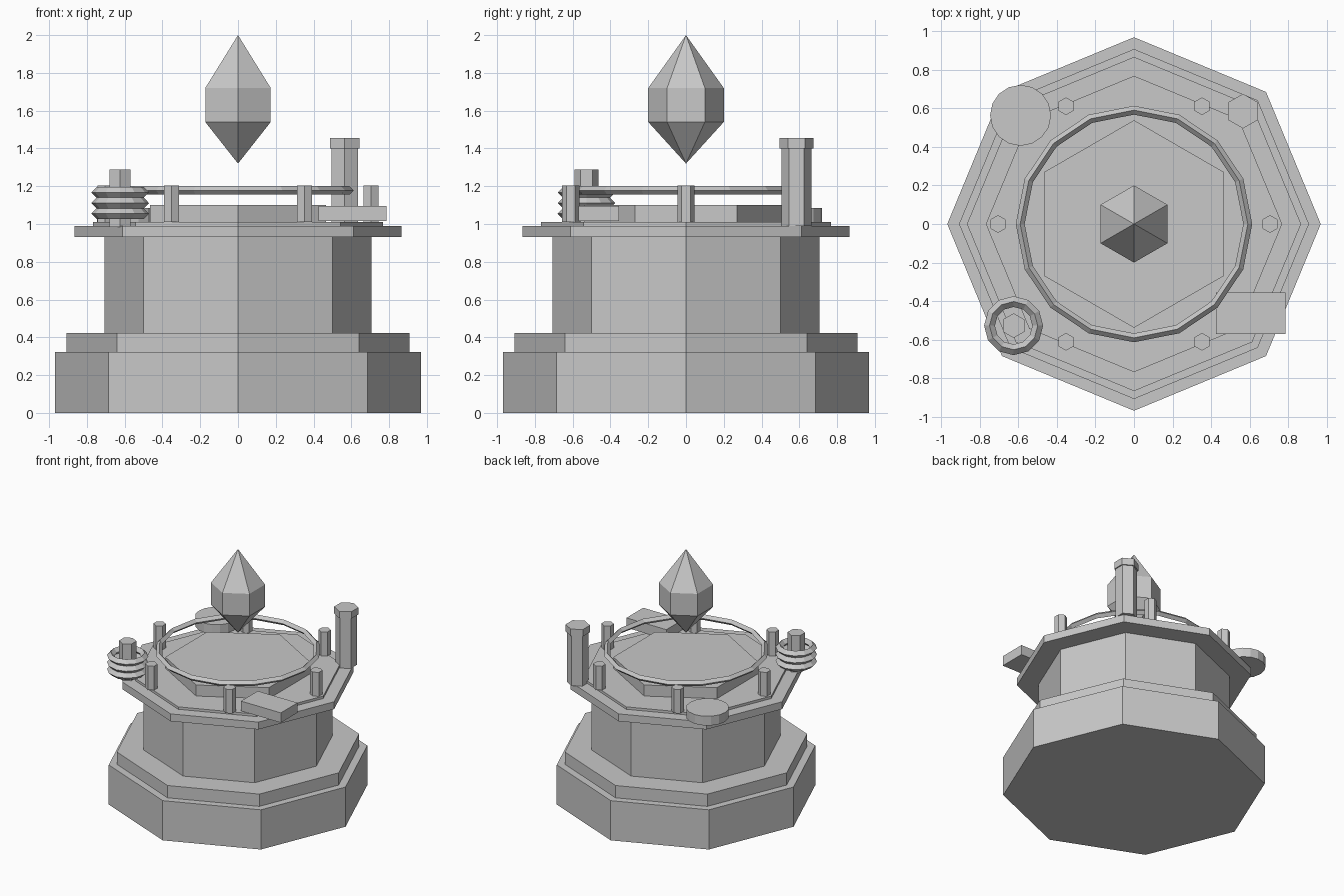
import bpy, math

if "Cube" in bpy.data.objects:
    bpy.data.objects.remove(bpy.data.objects["Cube"])

stone = bpy.data.materials.new("plain_grey")
stone.diffuse_color = (0.58, 0.58, 0.58, 1)
stone.use_nodes = True
stone.node_tree.nodes["Principled BSDF"].inputs["Base Color"].default_value = stone.diffuse_color


def finish(name, verts, faces):
    me = bpy.data.meshes.new(name)
    me.from_pydata(verts, [], faces)
    me.materials.append(stone)
    ob = bpy.data.objects.new(name, me)
    bpy.context.collection.objects.link(ob)
    return ob


def turned(name, sides, profile, at=(0, 0), turn=90, closed=False):
    """Flat-sided solid turned about z from (radius, height) points, bottom to top.
    closed joins the last point to the first (ring section)."""
    verts, rows, faces = [], [], []
    for r, z in profile:
        count = 1 if r == 0 else sides
        start = len(verts)
        for i in range(count):
            a = math.radians(turn) + math.tau * i / sides
            verts.append((at[0] + r * math.cos(a), at[1] + r * math.sin(a), z))
        rows.append([start + i % count for i in range(sides)])
    pairs = list(zip(rows, rows[1:]))
    if closed:
        pairs.append((rows[-1], rows[0]))
    for lo, hi in pairs:
        for i in range(sides):
            j = (i + 1) % sides
            f = list(dict.fromkeys([lo[i], lo[j], hi[j], hi[i]]))
            faces.append(f)
    if not closed:
        if profile[0][0]:
            faces.append(rows[0][::-1])
        if profile[-1][0]:
            faces.append(rows[-1])
    return finish(name, verts, faces)


def prism(name, sides, r, z0, z1, at=(0, 0), turn=90):
    return turned(name, sides, [(r, z0), (r, z1)], at, turn)


def ring(name, sides, major, minor, z, at=(0, 0)):
    section = [(major, z - minor), (major + minor, z), (major, z + minor), (major - minor, z)]
    return turned(name, sides, section, at, 0, True)


# octagonal pedestal
prism("base", 8, 0.968, 0, 0.323)
prism("base_step", 8, 0.907, 0.323, 0.423)
prism("column", 8, 0.706, 0.423, 0.93)
prism("table_top", 8, 0.866, 0.93, 0.99)
prism("table_inlay", 8, 0.768, 0.99, 1.01)

# hexagonal dais and the ring over it
prism("dais", 6, 0.538, 1.01, 1.10)
ring("floating_ring", 16, 0.59, 0.023, 1.178)

# floating crystal
turned("crystal", 6, [(0, 1.32), (0.2, 1.54), (0.2, 1.72), (0, 2.0)])

# six small posts around the ring
for i in range(6):
    a = math.tau * i / 6
    prism(f"post_{i + 1}", 6, 0.046, 1.01, 1.205, (0.705 * math.cos(a), 0.705 * math.sin(a)))

# tall capped vial at the back right
vial = (0.565, 0.585)
prism("vial", 6, 0.08, 0.99, 1.40, vial)
prism("vial_cap", 6, 0.09, 1.40, 1.456, vial)

# coil on a peg at the front left
peg = (-0.624, -0.527)
prism("coil_peg", 6, 0.064, 0.985, 1.288, peg)
for i in range(3):
    ring(f"coil_ring_{i + 1}", 12, 0.125, 0.028, 1.055 + 0.056 * i, peg)

# round dish at the back left
prism("dish", 16, 0.158, 1.01, 1.085, (-0.588, 0.563))

# flat block at the front right
x0, x1, y0, y1, z0, z1 = 0.426, 0.785, -0.57, -0.355, 1.015, 1.095
finish("block", [(x, y, z) for z in (z0, z1) for x, y in ((x0, y0), (x1, y0), (x1, y1), (x0, y1))],
       [(3, 2, 1, 0), (4, 5, 6, 7)] + [(i, (i + 1) % 4, (i + 1) % 4 + 4, i + 4) for i in range(4)])
